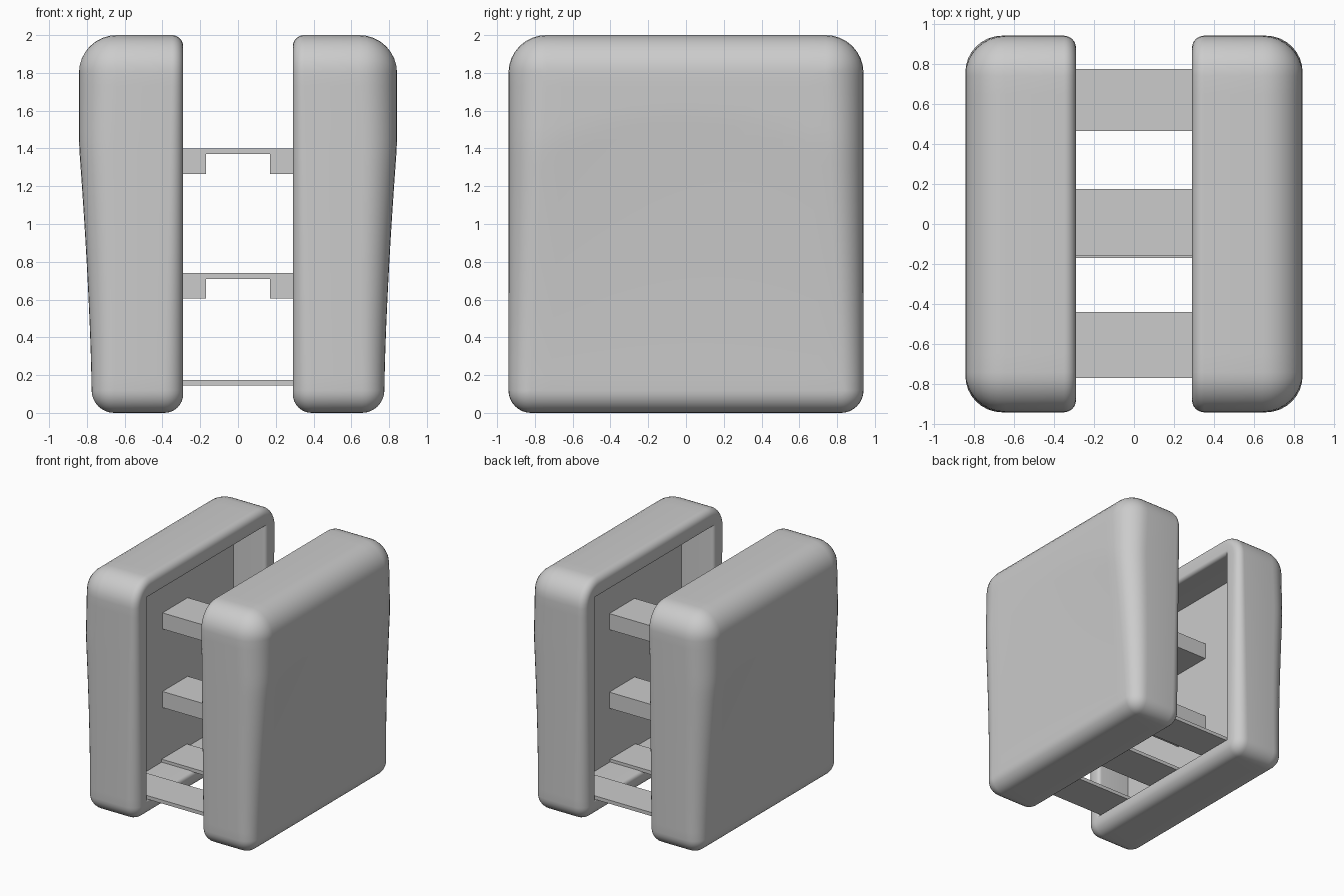
import bpy, bmesh, math

if "Cube" in bpy.data.objects:
    bpy.data.objects.remove(bpy.data.objects["Cube"])

grey = bpy.data.materials.new("plain grey")
grey.use_nodes = True
colour = (0.6, 0.6, 0.6, 1)
grey.diffuse_color = colour
grey.node_tree.nodes["Principled BSDF"].inputs["Base Color"].default_value = colour

HALF, TOP = 0.94, 2.0          # half depth and height of a side shell
R_LOW, R_TOP = 0.12, 0.2       # outline corner radii
INNER, FLOOR = 0.29, 0.59      # rim plane and recess floor
STEPS, ROWS, COLS = 8, 24, 16


def lerp(a, b, t):
    return a + (b - a) * t


def finish(bm, name, smooth):
    bmesh.ops.recalc_face_normals(bm, faces=bm.faces)
    mesh = bpy.data.meshes.new(name)
    bm.to_mesh(mesh)
    bm.free()
    obj = bpy.data.objects.new(name, mesh)
    bpy.context.collection.objects.link(obj)
    mesh.materials.append(grey)
    if smooth:
        bpy.ops.object.select_all(action='DESELECT')
        obj.select_set(True)
        bpy.context.view_layer.objects.active = obj
        bpy.ops.object.shade_smooth_by_angle(angle=math.radians(35))
    return obj


def outer_x(y, z):
    """Outer face: bulges at the top and tapers below a shallow arch."""
    start = 1.6 - 0.2 * min(1, abs(y) / 0.8) ** 2
    t = min(1, max(0, (z - 0.1) / (start - 0.1)))
    return 0.775 + 0.067 * t ** 1.5


def outline():
    """Rounded outline as (y, z, normal y, normal z, height fraction)."""
    pts = []

    def corner(cy, cz, r, start, v):
        for i in range(STEPS + 1):
            a = start + math.pi / 2 * i / STEPS
            pts.append((cy + r * math.cos(a), cz + r * math.sin(a),
                        math.cos(a), math.sin(a), v))

    low, high = HALF - R_LOW, HALF - R_TOP
    z0, z1 = R_LOW, TOP - R_TOP
    side = [i / ROWS for i in range(1, ROWS)]
    across = [2 * i / COLS - 1 for i in range(1, COLS)]
    pts += [(low * u, 0, 0, -1, 0) for u in across]
    corner(low, z0, R_LOW, -math.pi / 2, 0)
    pts += [(HALF, lerp(z0, z1, v), 1, 0, v) for v in side]
    corner(high, z1, R_TOP, 0, 1)
    pts += [(-high * u, TOP, 0, 1, 1) for u in across]
    corner(-high, z1, R_TOP, math.pi / 2, 1)
    pts += [(-HALF, lerp(z1, z0, v), -1, 0, 1 - v) for v in side]
    corner(-low, z0, R_LOW, math.pi, 0)
    return pts


def side_shell(name, sign):
    bm = bmesh.new()
    base = outline()
    rings = []

    def add_ring(fn):
        rings.append([bm.verts.new((sign * x, y, z))
                      for x, y, z in (fn(*p) for p in base)])

    def opening(x, grow):
        wide, low, high = 0.78 + grow, 0.15 - grow, 1.84 + grow
        add_ring(lambda y, z, ny, nz, v: (
            x, max(-wide, min(wide, y)), max(low, min(high, z))))

    # Recess wall and its softened mouth
    opening(FLOOR, 0)
    for i in range(5):
        a = math.pi / 2 * i / 4
        opening(INNER + 0.03 * (1 - math.sin(a)), 0.03 * (1 - math.cos(a)))

    # Inner rim rounding
    for i in range(STEPS + 1):
        a = math.pi / 2 * i / STEPS

        def rim(y, z, ny, nz, v):
            r = lerp(0.1, 0.06, v)
            d = r * (1 - math.sin(a))
            return INNER + r * (1 - math.cos(a)), y - ny * d, z - nz * d
        add_ring(rim)

    # Outer edge rounding
    for i in range(STEPS + 1):
        a = math.pi / 2 * i / STEPS

        def edge(y, z, ny, nz, v):
            r = lerp(R_LOW, R_TOP, v)
            d = r * (1 - math.cos(a))
            x = outer_x(y - ny * r, z - nz * r) - r * (1 - math.sin(a))
            return x, y - ny * d, z - nz * d
        add_ring(edge)

    n = len(base)
    for a, b in zip(rings, rings[1:]):
        for i in range(n):
            j = (i + 1) % n
            bm.faces.new((a[i], a[j], b[j], b[i]))
    bm.faces.new(rings[0])

    # Curved outer panel
    grid = []
    for i in range(ROWS + 1):
        v = i / ROWS
        z = lerp(R_LOW, TOP - R_TOP, v)
        width = HALF - lerp(R_LOW, R_TOP, v)
        ys = [width * (2 * k / COLS - 1) for k in range(COLS + 1)]
        grid.append([bm.verts.new((sign * outer_x(y, z), y, z)) for y in ys])
    for a, b in zip(grid, grid[1:]):
        for k in range(COLS):
            bm.faces.new((a[k], a[k + 1], b[k + 1], b[k]))

    bmesh.ops.remove_doubles(bm, verts=bm.verts, dist=0.0005)
    return finish(bm, name, True)


def crossbar(name, profile, y0, y1):
    """Extrude an (x, z) profile from y0 to y1."""
    bm = bmesh.new()
    face = bm.faces.new([bm.verts.new((x, y0, z)) for x, z in profile])
    moved = bmesh.ops.extrude_face_region(bm, geom=[face])["geom"]
    verts = [g for g in moved if isinstance(g, bmesh.types.BMVert)]
    bmesh.ops.translate(bm, verts=verts, vec=(0, y1 - y0, 0))
    return finish(bm, name, False)


side_shell("left_shell", 1)
side_shell("right_shell", -1)

# Flat slats along the bottom
E = FLOOR + 0.005
flat = [(-E, 0.145), (E, 0.145), (E, 0.175), (-E, 0.175)]
for name, y0, y1 in (("front_slat", -0.77, -0.44),
                     ("middle_slat", -0.17, 0.165),
                     ("back_slat", 0.465, 0.775)):
    crossbar(name, flat, y0, y1)

# Notched crossbars above the middle slat
for name, top in (("lower_crossbar", 0.74), ("upper_crossbar", 1.4)):
    low, notch = top - 0.135, top - 0.03
    half = [(0.17, notch), (0.17, low), (E, low), (E, top)]
    crossbar(name, half + [(-x, z) for x, z in reversed(half)], -0.16, 0.175)
